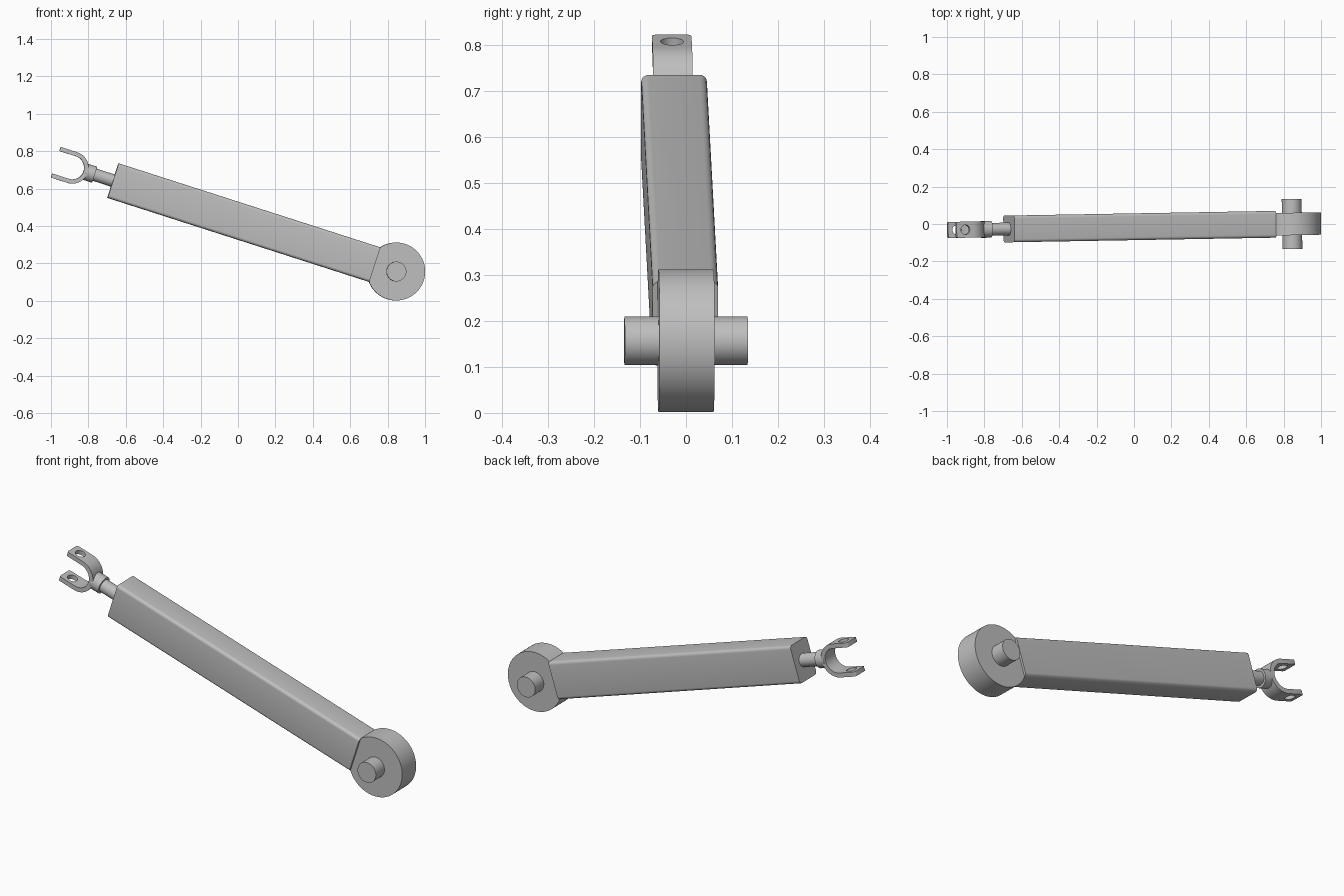
import bpy, bmesh
from math import radians, pi, sin, cos
from mathutils import Matrix

cube = bpy.data.objects.get("Cube")
if cube:
    bpy.data.objects.remove(cube, do_unlink=True)

# Parts are built along local +X from the pivot eye, then tilted into place
PLACE = (Matrix.Translation((0.845, 0, 0.157))
         @ Matrix.Rotation(radians(181), 4, 'Z')
         @ Matrix.Rotation(radians(-17.8), 4, 'Y'))

GREY = (0.52, 0.52, 0.52, 1)
metal = bpy.data.materials.new("plain grey metal")
metal.use_nodes = True
metal.diffuse_color = GREY
metal.node_tree.nodes["Principled BSDF"].inputs["Base Color"].default_value = GREY


def finish(name, bm):
    bmesh.ops.recalc_face_normals(bm, faces=bm.faces)
    mesh = bpy.data.meshes.new(name)
    bm.to_mesh(mesh)
    bm.free()
    mesh.materials.append(metal)
    mesh.shade_smooth()
    mesh.set_sharp_from_angle(angle=radians(35))
    obj = bpy.data.objects.new(name, mesh)
    bpy.context.collection.objects.link(obj)
    obj.matrix_world = PLACE
    return obj


def cylinder(name, axis, radius, start, end, offset=0, segments=64):
    """Cylinder along a local axis, from start to end, shifted by offset in X."""
    bm = bmesh.new()
    turn = {'X': Matrix.Rotation(pi / 2, 4, 'Y'),
            'Y': Matrix.Rotation(-pi / 2, 4, 'X'),
            'Z': Matrix.Identity(4)}[axis]
    m = (Matrix.Translation((offset, 0, 0)) @ turn
         @ Matrix.Translation((0, 0, (start + end) / 2)))
    bmesh.ops.create_cone(bm, cap_ends=True, segments=segments, radius1=radius,
                          radius2=radius, depth=end - start, matrix=m)
    return finish(name, bm)


# Pivot eye and its pin
cylinder("pivot_eye", 'Y', 0.155, -0.06, 0.06, segments=96)
cylinder("pivot_pin", 'Y', 0.053, -0.134, 0.134)

# Long arm with rounded lengthwise edges
bm = bmesh.new()
bmesh.ops.create_cube(bm, size=1, matrix=Matrix.Translation((0.855, 0, 0))
                      @ Matrix.Diagonal((1.47, 0.143, 0.194, 1)))
long_edges = [e for e in bm.edges if abs(e.verts[0].co.x - e.verts[1].co.x) > 1]
bmesh.ops.bevel(bm, geom=long_edges, offset=0.016, segments=5, profile=0.5,
                affect='EDGES')
finish("arm", bm)

# Threaded rod and collar
cylinder("rod", 'X', 0.034, 1.5, 1.73)
cylinder("collar", 'X', 0.045, 1.693, 1.745)

# Fork: U-shaped strip extruded across its width
BEND, TIP, OUTER, INNER, HALF = 1.818, 1.911, 0.086, 0.063, 0.043
STEPS = 32


def u_line(r):
    arc = [(BEND - r * sin(pi * i / STEPS), r * cos(pi * i / STEPS))
           for i in range(STEPS + 1)]
    return [(TIP, r)] + arc + [(TIP, -r)]


bm = bmesh.new()
outline = u_line(OUTER) + u_line(INNER)[::-1]
face = bm.faces.new([bm.verts.new((x, -HALF, z)) for x, z in outline])
result = bmesh.ops.extrude_face_region(bm, geom=[face])
for v in result["geom"]:
    if isinstance(v, bmesh.types.BMVert):
        v.co.y = HALF
tip_corners = [e for e in bm.edges
               if all(v.co.x > TIP - 0.001 for v in e.verts)
               and abs(e.verts[0].co.y - e.verts[1].co.y) < 0.001]
bmesh.ops.bevel(bm, geom=tip_corners, offset=0.01, segments=3, profile=0.5,
                affect='EDGES')
fork = finish("fork", bm)

# Bolt holes through both fork tines
cutter = cylinder("hole_cutter", 'Z', 0.025, -0.2, 0.2, offset=1.862, segments=40)
cutter.hide_render = True
cut = fork.modifiers.new("bolt_holes", 'BOOLEAN')
cut.operation = 'DIFFERENCE'
cut.solver = 'EXACT'
cut.object = cutter
bpy.context.view_layer.objects.active = fork
bpy.ops.object.modifier_apply(modifier=cut.name)
bpy.data.objects.remove(cutter, do_unlink=True)
fork.data.set_sharp_from_angle(angle=radians(35))
